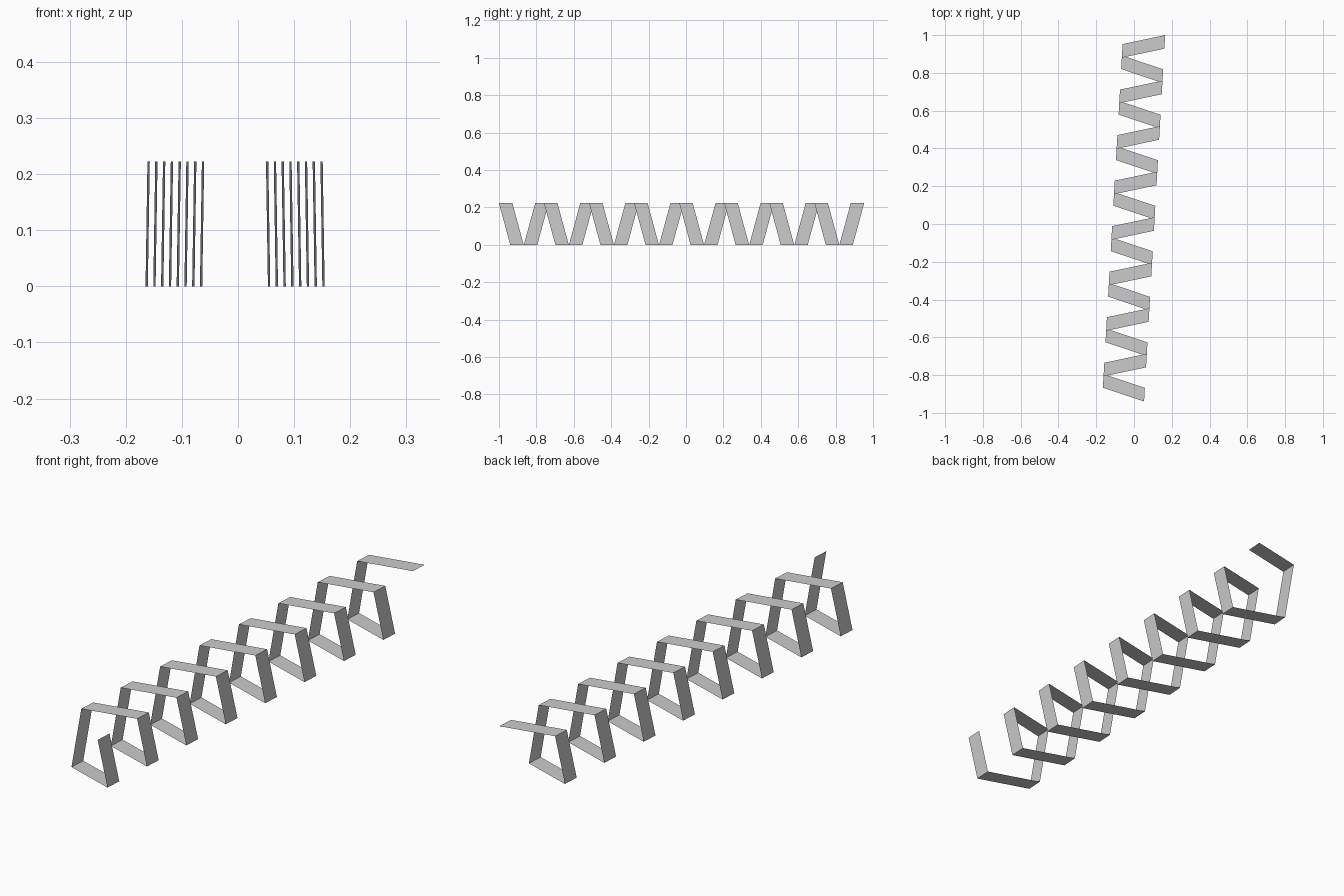
import bpy, bmesh
from math import radians
from mathutils import Matrix, Vector

if "Cube" in bpy.data.objects:
    bpy.data.objects.remove(bpy.data.objects["Cube"])

SIDE, PITCH, WIDTH, TURNS = 0.222, 0.2414, 0.072, 8
TILT = radians(-3.29)

# Square section, from upper right: down, across, up, back over the top
h = SIDE / 2
corners = [(h, SIDE), (h, 0), (-h, 0), (-h, SIDE)]
length = TURNS * PITCH + WIDTH

# Flat ribbon wound as a square helix along y
bm = bmesh.new()
pairs = []
for i in range(TURNS * 4 + 1):
    x, z = corners[i % 4]
    y = i * PITCH / 4 - length / 2
    pairs.append((bm.verts.new((x, y, z)), bm.verts.new((x, y + WIDTH, z))))
for (a, b), (c, d) in zip(pairs, pairs[1:]):
    bm.faces.new((a, c, d, b))

# Turn the axis slightly, then centre on x and y
bm.transform(Matrix.Rotation(TILT, 4, 'Z'))
mid = [(min(v.co[k] for v in bm.verts) + max(v.co[k] for v in bm.verts)) / 2
       for k in range(2)]
bm.transform(Matrix.Translation(Vector((-mid[0], -mid[1], 0))))

# Make faces point away from the helix axis
bm.normal_update()
f = bm.faces[:][0]
if f.normal.x < 0:
    bmesh.ops.reverse_faces(bm, faces=bm.faces[:])

mesh = bpy.data.meshes.new("square_spiral_ribbon")
bm.to_mesh(mesh)
bm.free()
bpy.context.collection.objects.link(bpy.data.objects.new("square_spiral_ribbon", mesh))
